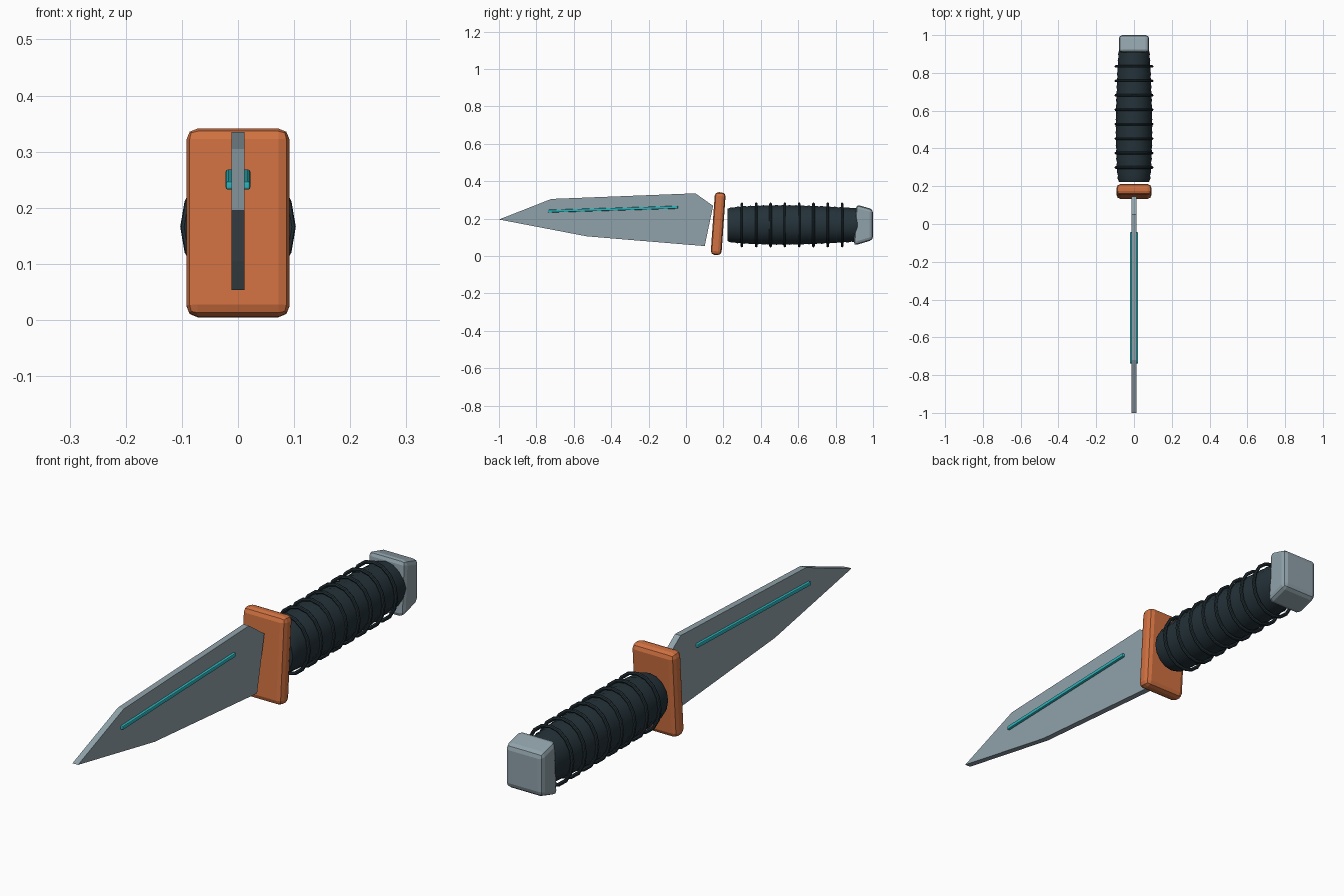
import bpy, bmesh, math
from mathutils import Vector

if "Cube" in bpy.data.objects:
    bpy.data.objects.remove(bpy.data.objects["Cube"])


def material(name, r, g, b):
    lin = lambda c: ((c / 255 + 0.055) / 1.055) ** 2.4 if c > 10 else c / 255 / 12.92
    m = bpy.data.materials.new(name)
    m.diffuse_color = (lin(r), lin(g), lin(b), 1)
    m.use_nodes = True
    m.node_tree.nodes["Principled BSDF"].inputs["Base Color"].default_value = m.diffuse_color
    return m


STEEL = material("blue_grey_steel", 144, 162, 170)
COPPER = material("copper_orange", 208, 113, 65)
DARK = material("dark_slate", 36, 50, 57)
TEAL = material("teal", 45, 180, 188)
AXIS_Z = 0.166


def finish(name, bm, mat, bevel=0, smooth=False):
    bmesh.ops.recalc_face_normals(bm, faces=bm.faces)
    me = bpy.data.meshes.new(name)
    bm.to_mesh(me)
    bm.free()
    me.materials.append(mat)
    ob = bpy.data.objects.new(name, me)
    bpy.context.collection.objects.link(ob)
    if bevel:
        mod = ob.modifiers.new("rounded_edges", 'BEVEL')
        mod.width, mod.segments, mod.limit_method = bevel, 2, 'NONE'
    if smooth:
        bpy.ops.object.select_all(action='DESELECT')
        ob.select_set(True)
        bpy.context.view_layer.objects.active = ob
        bpy.ops.object.shade_smooth_by_angle(angle=math.radians(35))
    return ob


def side_plate(name, outline, half, mat, bevel=0):
    """Extrude a (y, z) outline across x."""
    bm = bmesh.new()
    a = [bm.verts.new((-half, y, z)) for y, z in outline]
    b = [bm.verts.new((half, y, z)) for y, z in outline]
    bm.faces.new(a)
    bm.faces.new(b)
    n = len(outline)
    for i in range(n):
        j = (i + 1) % n
        bm.faces.new((a[i], a[j], b[j], b[i]))
    return finish(name, bm, mat, bevel)


def skin(name, loops, mat, closed=False):
    """Join equal-sized point loops into a surface."""
    bm = bmesh.new()
    rows = [[bm.verts.new(p) for p in loop] for loop in loops]
    pairs = list(zip(rows, rows[1:])) + ([(rows[-1], rows[0])] if closed else [])
    for r, s in pairs:
        for i in range(len(r)):
            j = (i + 1) % len(r)
            bm.faces.new((r[i], r[j], s[j], s[i]))
    if not closed:
        bm.faces.new(rows[0])
        bm.faces.new(rows[-1])
    return finish(name, bm, mat, smooth=True)


def ellipse(y, rx, rz, n):
    return [(rx * math.cos(2 * math.pi * i / n), y,
             AXIS_Z + rz * math.sin(2 * math.pi * i / n)) for i in range(n)]


# Blade and its inlaid teal strip
side_plate("blade", [(-1, 0.195), (-0.72, 0.305), (0.05, 0.335),
                     (0.145, 0.268), (0.10, 0.053), (-0.53, 0.105)], 0.012, STEEL)
side_plate("blade_strip", [(-0.738, 0.232), (-0.738, 0.247),
                           (-0.043, 0.268), (-0.043, 0.253)], 0.022, TEAL, 0.004)

# Tilted cross guard
tilt = math.radians(4)
guard = []
for u, v in ((-1, -1), (1, -1), (1, 1), (-1, 1)):
    y, z = u * 0.029, v * 0.168
    guard.append((0.172 + y * math.cos(tilt) + z * math.sin(tilt),
                  0.173 + z * math.cos(tilt) - y * math.sin(tilt)))
side_plate("guard", guard, 0.092, COPPER, 0.02)

# Handle grip: barrel shape with shallow wrapped ridges
loops = []
for i in range(41):
    t = i / 40
    y = 0.223 + 0.695 * t
    bulge = math.sin(math.pi * t ** 0.75) ** 0.8 if 0 < t < 1 else 0
    ridge = 0.0015 if i % 2 else -0.0015
    loops.append(ellipse(y, 0.081 + 0.015 * bulge + ridge,
                         0.088 + 0.017 * bulge + ridge, 16))
skin("grip", loops, DARK)

# Raised cord rings around the grip
for k in range(8):
    y0 = 0.299 + 0.0765 * k
    tube = []
    for i in range(8):
        a = 2 * math.pi * i / 8
        d = 0.007 * math.cos(a)
        tube.append(ellipse(y0 + 0.007 * math.sin(a), 0.096 + d, 0.113 + d, 16))
    skin(f"grip_ring_{k + 1}", tube, DARK, closed=True)

# Tapered pommel
side_plate("pommel", [(0.897, 0.055), (0.91, 0.275), (1.0, 0.25), (1.0, 0.086)],
           0.08, STEEL, 0.018)
